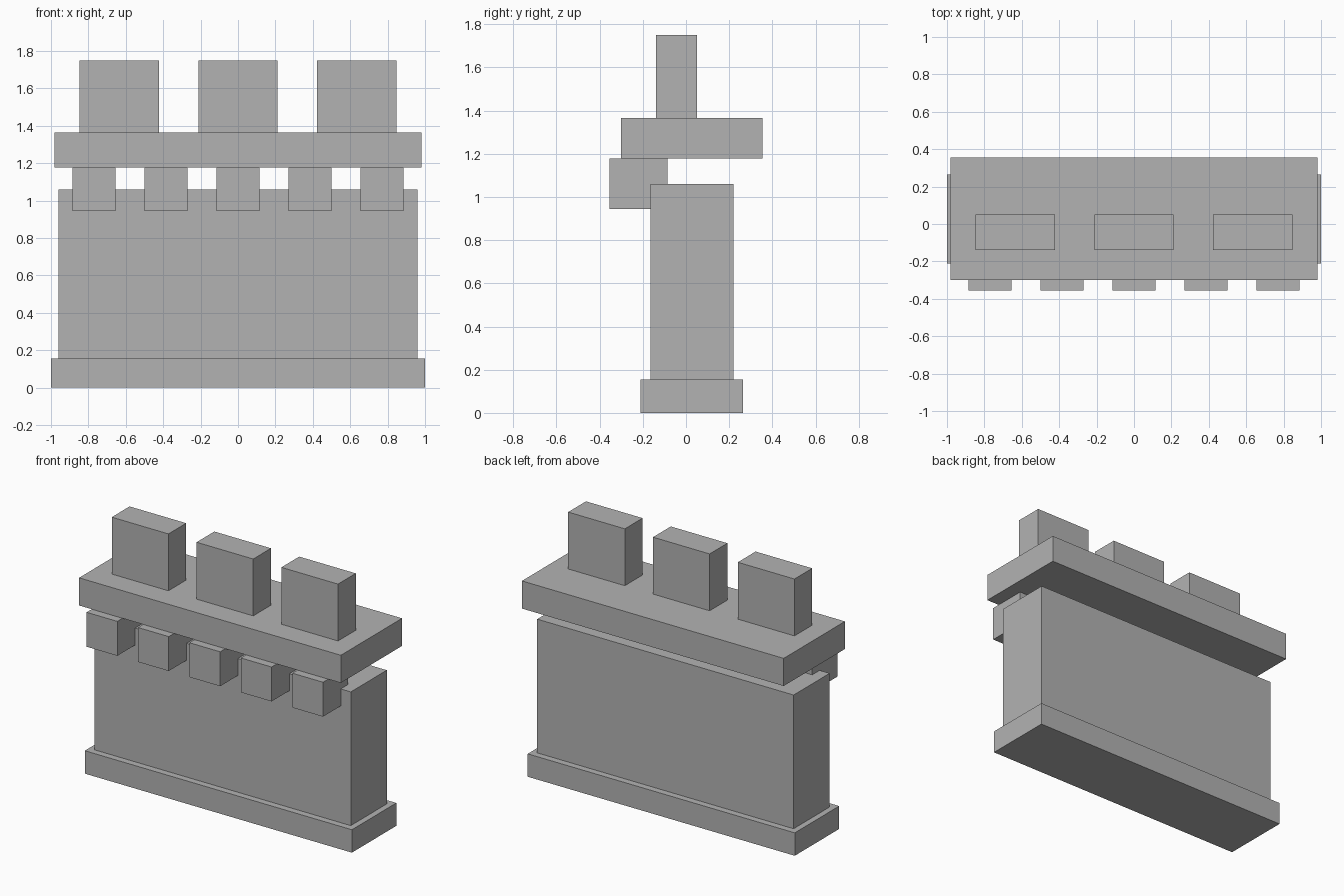
import bpy

cube = bpy.data.objects.get("Cube")
if cube:
    bpy.data.objects.remove(cube, do_unlink=True)

# One plain stone colour
GREY = (0.45, 0.45, 0.45, 1.0)
stone = bpy.data.materials.new("grey_stone")
stone.diffuse_color = GREY
stone.use_nodes = True
stone.node_tree.nodes["Principled BSDF"].inputs["Base Color"].default_value = GREY


def block(name, x, y, z):
    """Box spanning the (low, high) range given on each axis."""
    spans = (x, y, z)
    bpy.ops.mesh.primitive_cube_add(size=1, location=[(a + b) / 2 for a, b in spans])
    ob = bpy.context.object
    ob.name = ob.data.name = name
    ob.scale = [b - a for a, b in spans]
    bpy.ops.object.transform_apply(location=False, rotation=False, scale=True)
    ob.data.materials.append(stone)
    return ob


# Plinth, wall and overhanging walkway
block("plinth", (-1.0, 1.0), (-0.21, 0.265), (0.0, 0.155))
block("wall", (-0.96, 0.96), (-0.165, 0.22), (0.155, 1.06))
block("walkway_slab", (-0.98, 0.98), (-0.30, 0.355), (1.178, 1.365))

# Corbels carrying the walkway along the front
for i in range(5):
    cx = (i - 2) * 0.385
    block(f"corbel_{i + 1}", (cx - 0.115, cx + 0.115), (-0.355, -0.085), (0.945, 1.178))

# Merlons standing on the walkway
for i in range(3):
    cx = (i - 1) * 0.635
    block(f"merlon_{i + 1}", (cx - 0.212, cx + 0.212), (-0.14, 0.05), (1.365, 1.75))
